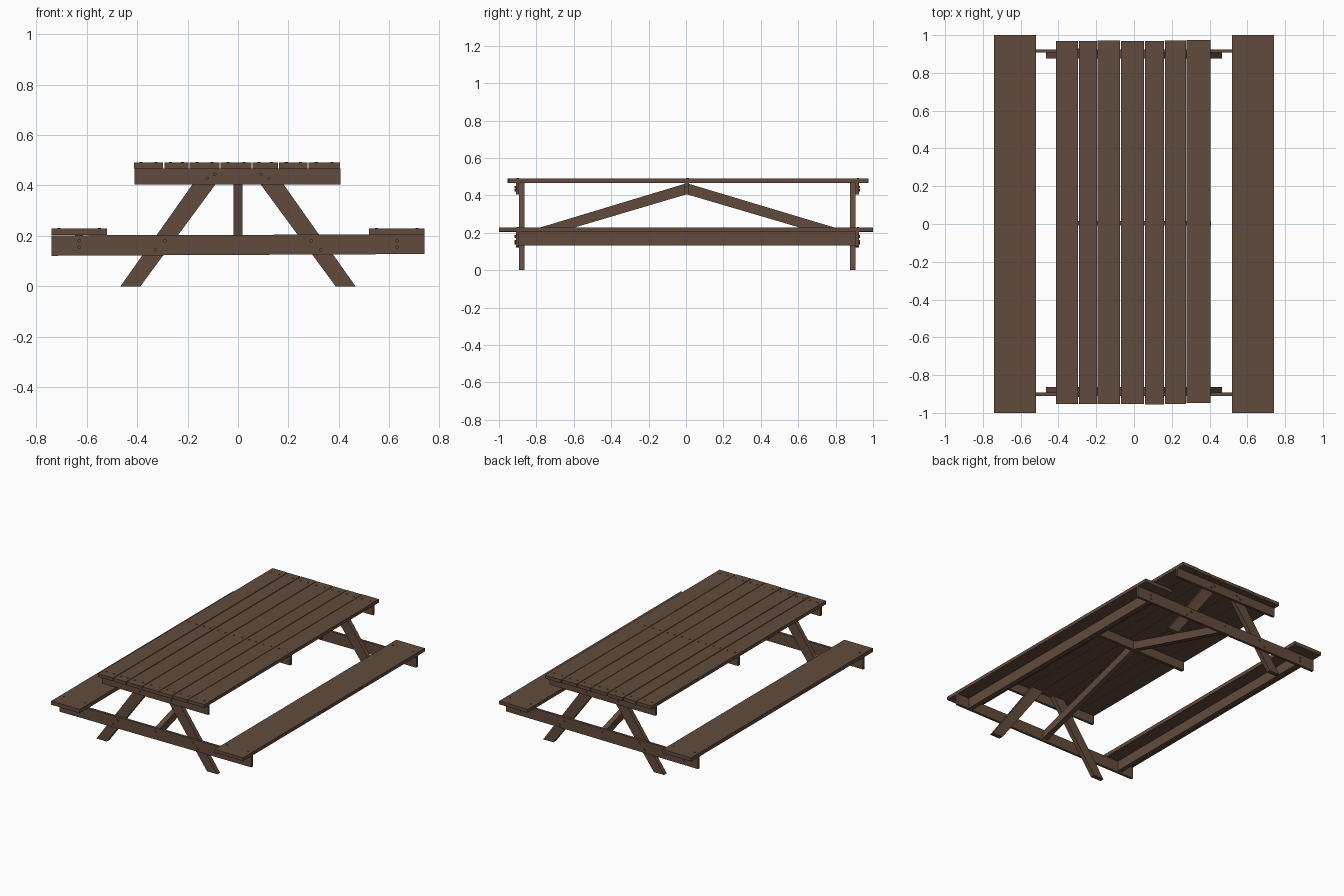
import bpy, bmesh, math, random
from mathutils import Vector, Matrix

if "Cube" in bpy.data.objects:
    bpy.data.objects.remove(bpy.data.objects["Cube"])

random.seed(4)
wood = bpy.data.materials.new("brown wood")
wood.diffuse_color = (0.122, 0.071, 0.046, 1)
wood.use_nodes = True
wood.node_tree.nodes["Principled BSDF"].inputs["Base Color"].default_value = wood.diffuse_color


def finish(name, bm):
    bmesh.ops.recalc_face_normals(bm, faces=bm.faces)
    me = bpy.data.meshes.new(name)
    bm.to_mesh(me)
    bm.free()
    me.materials.append(wood)
    ob = bpy.data.objects.new(name, me)
    bpy.context.collection.objects.link(ob)
    return ob


def prism(name, profile, axis, a, b):
    """Extrude a 2D profile along y (profile in x,z) or along x (profile in y,z)."""
    bm = bmesh.new()
    if axis == 'y':
        put = lambda p, t: (p[0], t, p[1])
    else:
        put = lambda p, t: (t, p[0], p[1])
    face = bm.faces.new([bm.verts.new(put(p, a)) for p in profile])
    ext = bmesh.ops.extrude_face_region(bm, geom=[face])
    d = Vector((0, b - a, 0)) if axis == 'y' else Vector((b - a, 0, 0))
    bmesh.ops.translate(bm, vec=d, verts=[v for v in ext['geom'] if isinstance(v, bmesh.types.BMVert)])
    return finish(name, bm)


def box(name, x0, x1, y0, y1, z0, z1):
    return prism(name, [(x0, z0), (x1, z0), (x1, z1), (x0, z1)], 'y', y0, y1)


def heads(name, points, along, radius, depth):
    """Many small round bolt or screw heads in one object."""
    bm = bmesh.new()
    rot = Matrix.Rotation(math.pi / 2, 4, 'X') if along == 'y' else Matrix()
    for p in points:
        bmesh.ops.create_cone(bm, cap_ends=True, segments=8, radius1=radius, radius2=radius,
                              depth=depth, matrix=Matrix.Translation(p) @ rot)
    return finish(name, bm)


# table top planks
edges = [(-.413, -.297), (-.292, -.197), (-.192, -.074), (-.070, .054),
         (.057, .159), (.163, .276), (.279, .404)]
screws = []
for x0, x1 in edges:
    dy = random.uniform(-.004, .004)
    box("table_plank", x0, x1, -.951 + dy, .972 + dy, .467, .490)
    for y in (-.90, .01, .92):
        for f in (.25, .75):
            screws.append((x0 + (x1 - x0) * f, y, .490))

# bench seats with a centred beam below each
box("left_seat", -.74, -.52, -1, 1, .203, .229)
box("right_seat", .52, .74, -1, 1, .206, .229)
for s in (-1, 1):
    z = .203 if s < 0 else .206
    box("seat_beam", s * .63 - .016, s * .63 + .016, -.893, .907, .132, z)
    for y in (-.90, .92):
        screws += [(s * x, y, .229) for x in (.55, .71)]
heads("top_screws", screws, 'z', .006, .006)

# end frames: legs, seat bearer, top bearer and bolts
bolts = []
for inner, leg_in, outer, out in ((-.893, -.863, -.910, -1), (.907, .877, .924, 1)):
    prism("seat_bearer", [(-.74, .121), (.74, .128), (.74, .206), (-.74, .202)], 'y', inner, outer)
    box("top_bearer", -.41, .407, inner, outer, .404, .467)
    for s in (-1, 1):
        prism("leg", [(s * .466, 0), (s * .387, 0), (s * .043, .467), (s * .136, .467)], 'y', leg_in, inner)
        for x, z in ((.63, .18), (.63, .155), (.29, .18), (.328, .145), (.122, .428), (.092, .444)):
            bolts.append((s * x, outer + out * .001, z))
    bolts.append((0, outer, .18))
heads("frame_bolts", bolts, 'y', .007, .010)

# middle bearer and the two sloping braces
box("middle_bearer", -.41, .407, -.007, .015, .404, .467)
for end, s in ((-.893, -1), (.907, 1)):
    prism("brace", [(.004, .465), (end, .194), (end, .140), (.004, .406)], 'x', -.018, .018)
